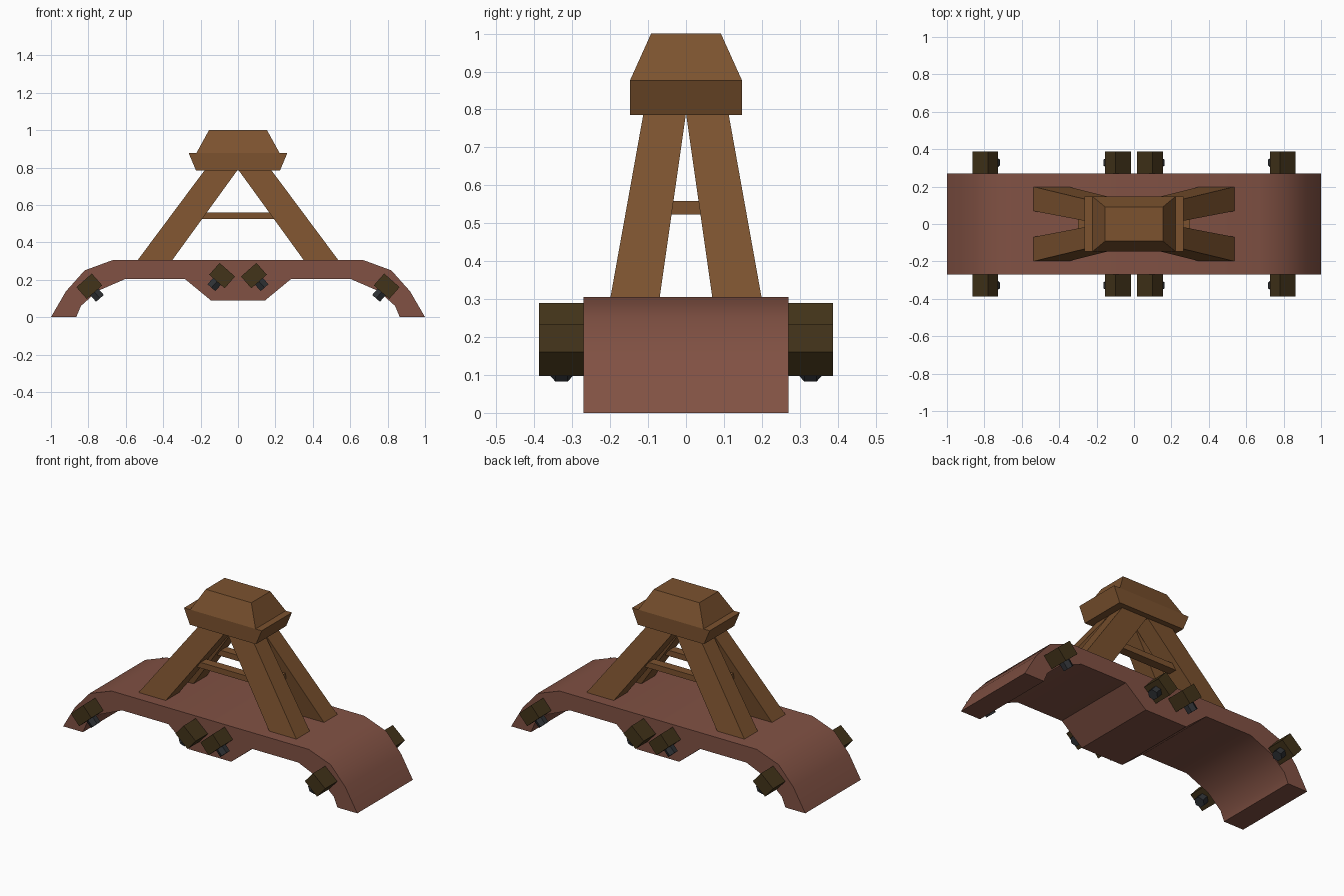
import bpy, math
from mathutils import Vector

if "Cube" in bpy.data.objects:
    bpy.data.objects.remove(bpy.data.objects["Cube"])


def material(name, rgb):
    m = bpy.data.materials.new(name)
    m.diffuse_color = (*rgb, 1)
    m.use_nodes = True
    m.node_tree.nodes["Principled BSDF"].inputs["Base Color"].default_value = m.diffuse_color
    return m


RED_WOOD = material("red_wood", (0.22, 0.083, 0.057))
BROWN_WOOD = material("brown_wood", (0.20, 0.085, 0.028))
DARK_WOOD = material("dark_wood", (0.055, 0.033, 0.010))
IRON = material("iron", (0.027, 0.030, 0.034))


def loft(name, rings, mat, smooth=None):
    """Join equal-sized rings of points into a closed solid."""
    n = len(rings[0])
    verts = [tuple(p) for r in rings for p in r]
    faces = [tuple(range(n))[::-1], tuple(range(len(verts) - n, len(verts)))]
    for k in range(len(rings) - 1):
        a, b = k * n, (k + 1) * n
        faces += [(a + i, a + (i + 1) % n, b + (i + 1) % n, b + i) for i in range(n)]
    me = bpy.data.meshes.new(name)
    me.from_pydata(verts, [], faces)
    import bmesh
    bm = bmesh.new()
    bm.from_mesh(me)
    bmesh.ops.recalc_face_normals(bm, faces=bm.faces)
    bm.to_mesh(me)
    bm.free()
    if smooth:
        for p in me.polygons:
            p.use_smooth = True
        me.set_sharp_from_angle(angle=math.radians(smooth))
    me.materials.append(mat)
    ob = bpy.data.objects.new(name, me)
    bpy.context.collection.objects.link(ob)
    return ob


def rect(x0, x1, y0, y1, z):
    return [(x0, y0, z), (x1, y0, z), (x1, y1, z), (x0, y1, z)]


# Arched base: half profile, mirrored and extruded along y
half = [(0.67, 0.305), (0.82, 0.25), (0.92, 0.138), (1.0, 0.0), (0.865, 0.0),
        (0.84, 0.06), (0.75, 0.14), (0.60, 0.205), (0.285, 0.205), (0.143, 0.088)]
profile = half + [(-x, z) for x, z in reversed(half)]
loft("arched_base", [[(x, y, z) for x, z in profile] for y in (-0.27, 0.27)], RED_WOOD, 32)

# Four splayed legs
for sx in (-1, 1):
    for sy in (-1, 1):
        loft("leg", [rect(sx * 0.355, sx * 0.54, sy * 0.07, sy * 0.20, 0.30),
                     rect(0, sx * 0.175, 0, sy * 0.112, 0.79)], BROWN_WOOD)

# Brace frame between the legs
for s in (-1, 1):
    loft("long_brace", [rect(-0.25, 0.25, s * 0.07, s * 0.125, z) for z in (0.525, 0.56)], BROWN_WOOD)
    loft("cross_brace", [rect(s * 0.23, s * 0.30, -0.09, 0.09, z) for z in (0.523, 0.558)], BROWN_WOOD)

# Cap with lips at both ends and a tapered top
loft("cap", [rect(-x, x, -y, y, z) for x, y, z in
             [(0.225, 0.147, 0.785), (0.264, 0.147, 0.878),
              (0.222, 0.147, 0.878), (0.155, 0.092, 1.0)]], BROWN_WOOD)

# Tilted side blocks, each with a hexagonal iron bolt pointing down
for sy in (-1, 1):
    for sx in (-1, 1):
        for cx, cz, d in ((0.085, 0.222, 1), (0.795, 0.165, -1)):
            c = Vector((sx * cx, sy * 0.328, cz))
            u = Vector((sx * d * 0.66, 0, -0.75)).normalized()   # bolt direction
            w = Vector((-u.z, 0, u.x))
            v = Vector((0, 1, 0))
            loft("side_block", [[c + u * t + w * a * 0.055 + v * b * 0.06
                                 for a, b in ((-1, -1), (1, -1), (1, 1), (-1, 1))]
                                for t in (-0.042, 0.042)], DARK_WOOD)
            angles = [math.tau * i / 6 for i in range(6)]
            loft("bolt", [[c + u * t + v * 0.032 * math.cos(a) + w * 0.032 * math.sin(a)
                           for a in angles] for t in (0.0, 0.086)], IRON)
